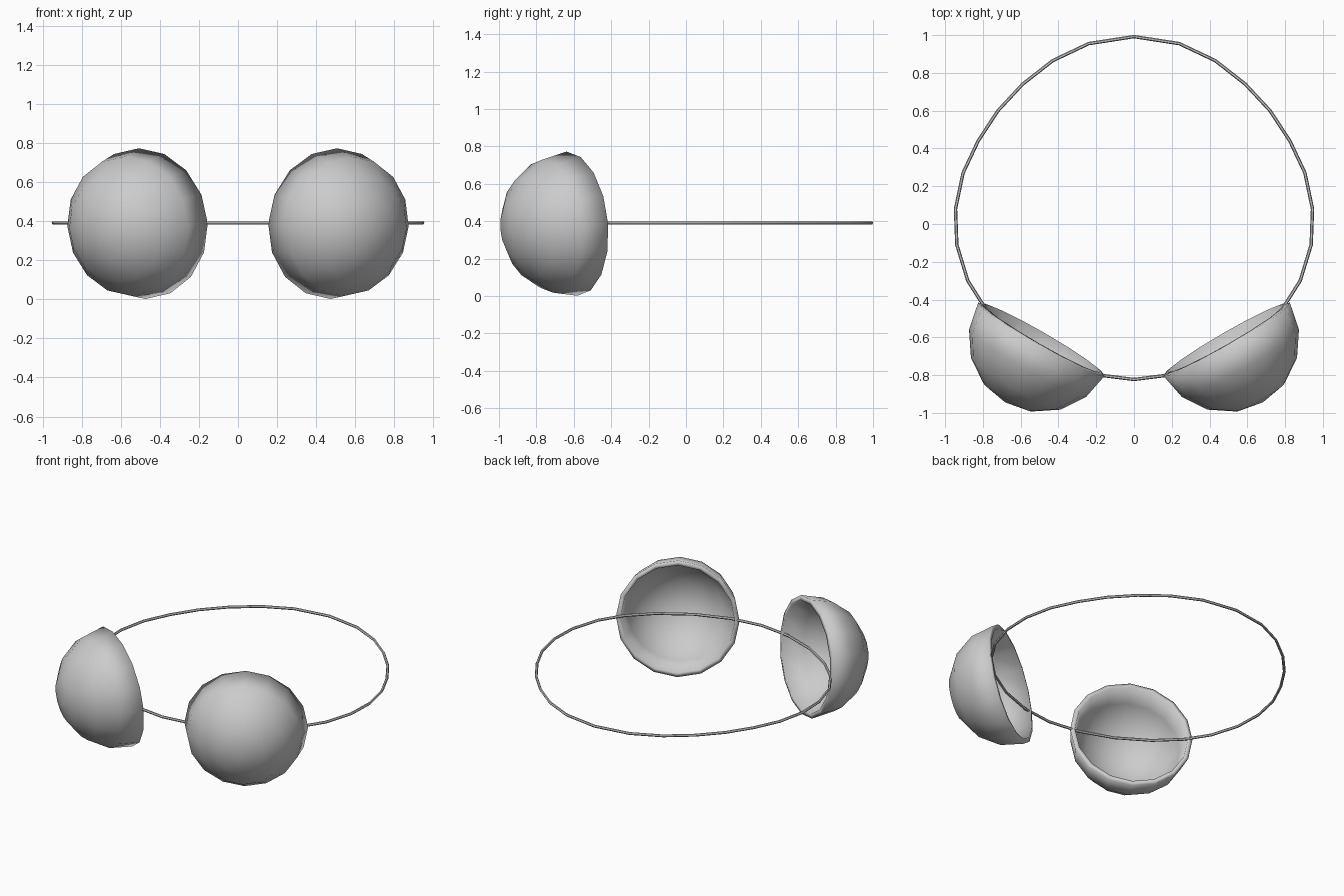
import bpy, bmesh
from math import radians
from mathutils import Matrix

if "Cube" in bpy.data.objects:
    bpy.data.objects.remove(bpy.data.objects["Cube"])

R = 0.387


def smooth(obj):
    bpy.ops.object.select_all(action='DESELECT')
    obj.select_set(True)
    bpy.context.view_layer.objects.active = obj
    bpy.ops.object.shade_smooth_by_angle(angle=radians(35))


# Hollow half-sphere cup, opening turned towards the ring centre and slightly up
def make_cup(name, side):
    bm = bmesh.new()
    bmesh.ops.create_uvsphere(bm, u_segments=16, v_segments=8, radius=R)
    low = [v for v in bm.verts if v.co.z < -0.001]
    bmesh.ops.delete(bm, geom=low, context='VERTS')
    turn = Matrix.Rotation(radians(30 * side), 4, 'Z') @ Matrix.Rotation(radians(95), 4, 'X')
    bm.transform(Matrix.Translation((0.49 * side, -0.61, R)) @ turn)
    mesh = bpy.data.meshes.new(name)
    bm.to_mesh(mesh)
    bm.free()
    cup = bpy.data.objects.new(name, mesh)
    bpy.context.collection.objects.link(cup)
    shell = cup.modifiers.new("shell", 'SOLIDIFY')
    shell.thickness = 0.03
    shell.offset = -1
    smooth(cup)


make_cup("right_cup", 1)
make_cup("left_cup", -1)

# Thin egg-shaped band running through both cups
half = [(0.24, 0.955), (0.43, 0.865), (0.59, 0.74), (0.72, 0.6), (0.825, 0.44),
        (0.905, 0.27), (0.945, 0.08), (0.938, -0.11), (0.88, -0.30), (0.785, -0.45),
        (0.64, -0.59), (0.44, -0.715), (0.22, -0.795)]
path = [(0, 0.992)] + half + [(0, -0.823)] + [(-x, y) for x, y in reversed(half)]
curve = bpy.data.curves.new("band", 'CURVE')
curve.dimensions = '3D'
curve.bevel_depth = 0.009
curve.bevel_resolution = 1
spline = curve.splines.new('POLY')
spline.points.add(len(path) - 1)
for p, (x, y) in zip(spline.points, path):
    p.co = (x, y, 0.391, 1)
spline.use_cyclic_u = True
band = bpy.data.objects.new("band", curve)
bpy.context.collection.objects.link(band)
bpy.ops.object.select_all(action='DESELECT')
band.select_set(True)
bpy.context.view_layer.objects.active = band
bpy.ops.object.convert(target='MESH')
smooth(bpy.context.view_layer.objects.active)
